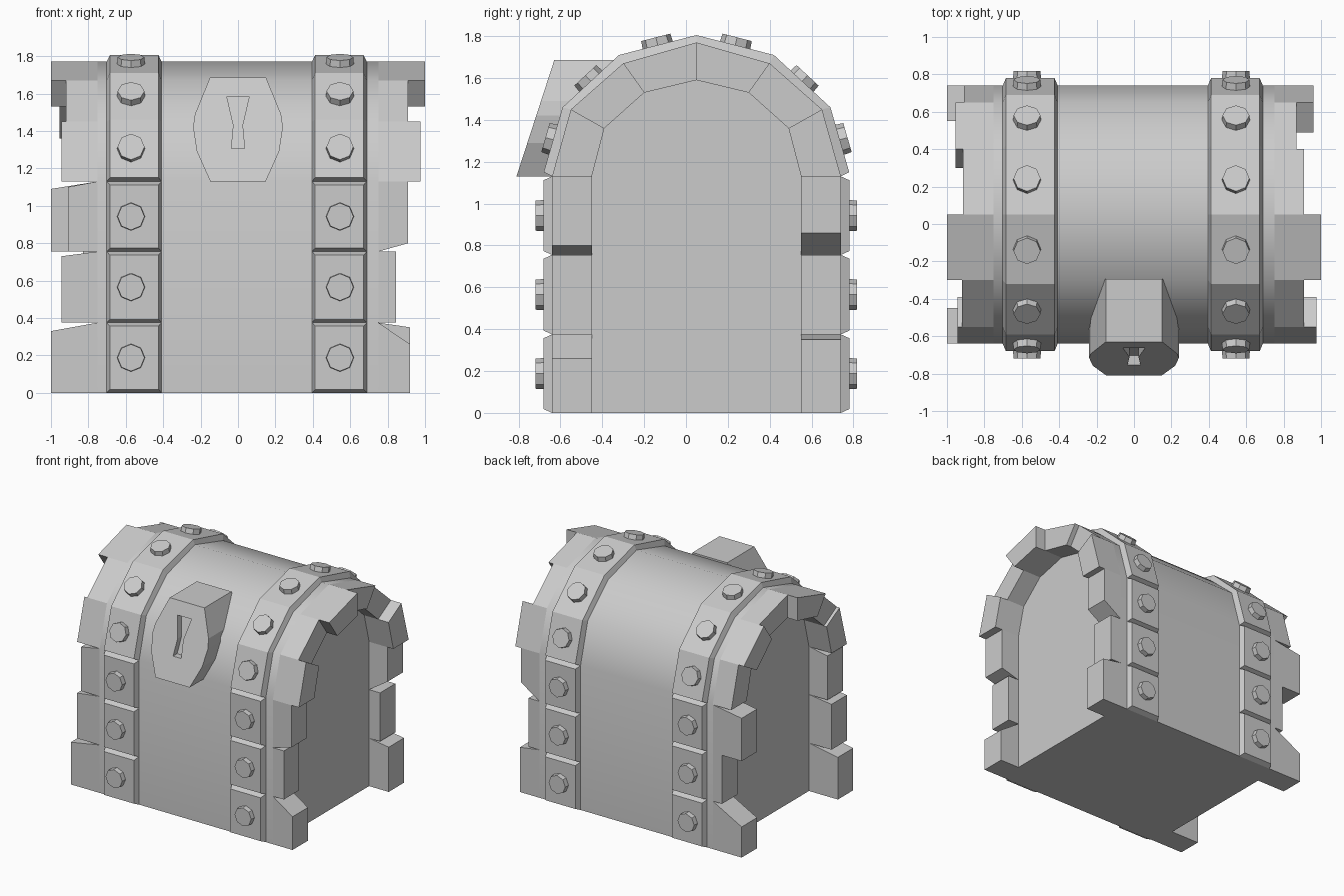
import bpy, bmesh
from mathutils import Vector

if "Cube" in bpy.data.objects:
    bpy.data.objects.remove(bpy.data.objects["Cube"], do_unlink=True)

# One plain grey for the whole chest
GREY = (0.6, 0.6, 0.6, 1.0)
grey = bpy.data.materials.new("stone_grey")
grey.use_nodes = True
grey.diffuse_color = GREY
grey.node_tree.nodes["Principled BSDF"].inputs["Base Color"].default_value = GREY

MID_Y = 0.05        # symmetry plane of the arch
PANEL_X = 0.75      # recessed end panels
LEVELS = (0, 0.375, 0.755, 1.13)


def finish(name, bm, smooth=None):
    bmesh.ops.recalc_face_normals(bm, faces=bm.faces)
    mesh = bpy.data.meshes.new(name)
    bm.to_mesh(mesh)
    bm.free()
    obj = bpy.data.objects.new(name, mesh)
    mesh.materials.append(grey)
    bpy.context.collection.objects.link(obj)
    if smooth:
        bpy.ops.object.select_all(action="DESELECT")
        obj.select_set(True)
        bpy.context.view_layer.objects.active = obj
        bpy.ops.object.shade_smooth_by_angle(angle=smooth)
    return obj


def loft(name, loop_a, loop_b, smooth=None):
    """Closed solid between two matching outlines."""
    bm = bmesh.new()
    a = [bm.verts.new(p) for p in loop_a]
    b = [bm.verts.new(p) for p in loop_b]
    bm.faces.new(a)
    bm.faces.new(b)
    for i in range(len(a)):
        j = (i + 1) % len(a)
        bm.faces.new((a[i], a[j], b[j], b[i]))
    return finish(name, bm, smooth)


def mirrored(half):
    """Complete a front half arch with its back half."""
    return half + [(2 * MID_Y - y, z) for y, z in reversed(half[:-1])]


outer = mirrored([(-0.64, 1.13), (-0.55, 1.45), (-0.30, 1.67), (MID_Y, 1.77)])
inner = mirrored([(-0.45, 1.13), (-0.39, 1.36), (-0.20, 1.53), (MID_Y, 1.59)])
strap_top = mirrored([(-0.68, 1.15), (-0.59, 1.46), (-0.32, 1.71), (MID_Y, 1.805)])
FRONT, BACK = outer[0][0], outer[-1][0]

# Chest body
section = [(FRONT, 0)] + outer + [(BACK, 0)]
loft("chest_body", [(-PANEL_X, y, z) for y, z in section],
     [(PANEL_X, y, z) for y, z in section], smooth=0.62)

# Ragged edge blocks: reach, outer bottom, outer top for each upright block
uprights = {
    ("left", "front"): [(0.92, 0, 0.26), (0.845, 0.375, 0.755), (0.91, 0.80, 1.13)],
    ("left", "back"): [(0.92, 0, 0.35), (0.845, 0.375, 0.755), (0.91, 0.86, 1.13)],
    ("right", "front"): [(1.0, 0, 0.33), (0.945, 0.375, 0.73), (0.91, 0.755, 1.10)],
    ("right", "back"): [(1.0, 0, 0.24), (0.83, 0.375, 0.755), (1.0, 0.755, 1.09)],
}
arch_reach = {"left": (0.975, 0.91, 1.0, 0.91, 0.87, 0.96),
              "right": (0.945, 0.92, 1.0, 0.915, 0.955, 0.91)}
SIDE = {"left": 1, "right": -1}

for (side, end), blocks in uprights.items():
    s = SIDE[side]
    y0, y1 = (FRONT, inner[0][0]) if end == "front" else (inner[-1][0], BACK)
    for i, (reach, low, high) in enumerate(blocks):
        def rect(x, z0, z1):
            return [(x, y0, z0), (x, y1, z0), (x, y1, z1), (x, y0, z1)]
        loft(f"{side}_{end}_edge_block_{i + 1}",
             rect(s * PANEL_X, LEVELS[i], LEVELS[i + 1]), rect(s * reach, low, high))

for side, reaches in arch_reach.items():
    s = SIDE[side]
    for i, reach in enumerate(reaches):
        cell = (outer[i], outer[i + 1], inner[i + 1], inner[i])
        loft(f"{side}_arch_block_{i + 1}", [(s * PANEL_X, y, z) for y, z in cell],
             [(s * reach, y, z) for y, z in cell])


# Bolts: eight-sided studs pointing along a surface normal
def bolt(name, centre, normal):
    bm = bmesh.new()
    bmesh.ops.create_cone(bm, cap_ends=True, segments=8, radius1=0.076,
                          radius2=0.072, depth=0.06)
    turn = Vector(normal).to_track_quat("Z", "X").to_matrix()
    bmesh.ops.rotate(bm, verts=bm.verts, matrix=turn)
    bmesh.ops.translate(bm, verts=bm.verts,
                        vec=Vector(centre) + Vector(normal).normalized() * 0.008)
    finish(name, bm)


# Straps: a bevelled arch band above three bevelled plates front and back
WIDE, NARROW = 0.147, 0.13
for side, cx, bolt_x in (("left", 0.542, 0.545), ("right", -0.555, -0.572)):
    bm = bmesh.new()
    rows = []
    for base, top in zip(outer, strap_top):
        ring = [(cx - WIDE, *base), (cx - NARROW, *top),
                (cx + NARROW, *top), (cx + WIDE, *base)]
        rows.append([bm.verts.new(p) for p in ring])
    for a, b in zip(rows, rows[1:]):
        for k in range(4):
            j = (k + 1) % 4
            bm.faces.new((a[k], a[j], b[j], b[k]))
    bm.faces.new(rows[0])
    bm.faces.new(rows[-1])
    finish(f"{side}_strap_arch", bm)

    for i, (a, b) in enumerate(zip(strap_top, strap_top[1:])):
        middle = (bolt_x, (a[0] + b[0]) / 2, (a[1] + b[1]) / 2)
        bolt(f"{side}_arch_bolt_{i + 1}", middle, (0, a[1] - b[1], b[0] - a[0]))

    for end, y, out in (("front", FRONT, -1), ("back", BACK, 1)):
        for i, (low, high) in enumerate(zip(LEVELS, LEVELS[1:])):
            def plate(w, depth, inset):
                yy = y + out * depth
                return [(cx - w, yy, low + inset), (cx + w, yy, low + inset),
                        (cx + w, yy, high - inset), (cx - w, yy, high - inset)]
            loft(f"{side}_{end}_strap_plate_{i + 1}", plate(WIDE, 0, 0),
                 plate(NARROW, 0.04, 0.018))
            bolt(f"{side}_{end}_bolt_{i + 1}",
                 (bolt_x, y + out * 0.04, (low + high) / 2), (0, out, 0))


# Lock: faceted block with a slanted face and a sunken keyhole
def on_slant(points, depth=0.0):
    return [(x, -0.81 + (z - 1.13) * 0.325 + depth, z) for x, z in points]


def both_sides(half):
    return half + [(-x, z) for x, z in reversed(half)]


lock_outline = both_sides([(0.15, 1.685), (0.23, 1.49), (0.24, 1.42),
                           (0.22, 1.29), (0.148, 1.13)])
keyhole = both_sides([(0.06, 1.585), (0.024, 1.43), (0.035, 1.305)])
lock = loft("lock", on_slant(lock_outline), [(x, -0.295, z) for x, z in lock_outline])
cutter = loft("keyhole_cutter", on_slant(keyhole, -0.03), on_slant(keyhole, 0.05))
cutter.hide_render = True
cut = lock.modifiers.new("keyhole", "BOOLEAN")
cut.operation = "DIFFERENCE"
cut.solver = "EXACT"
cut.object = cutter
bpy.context.view_layer.objects.active = lock
bpy.ops.object.modifier_apply(modifier=cut.name)
bpy.data.objects.remove(cutter, do_unlink=True)
